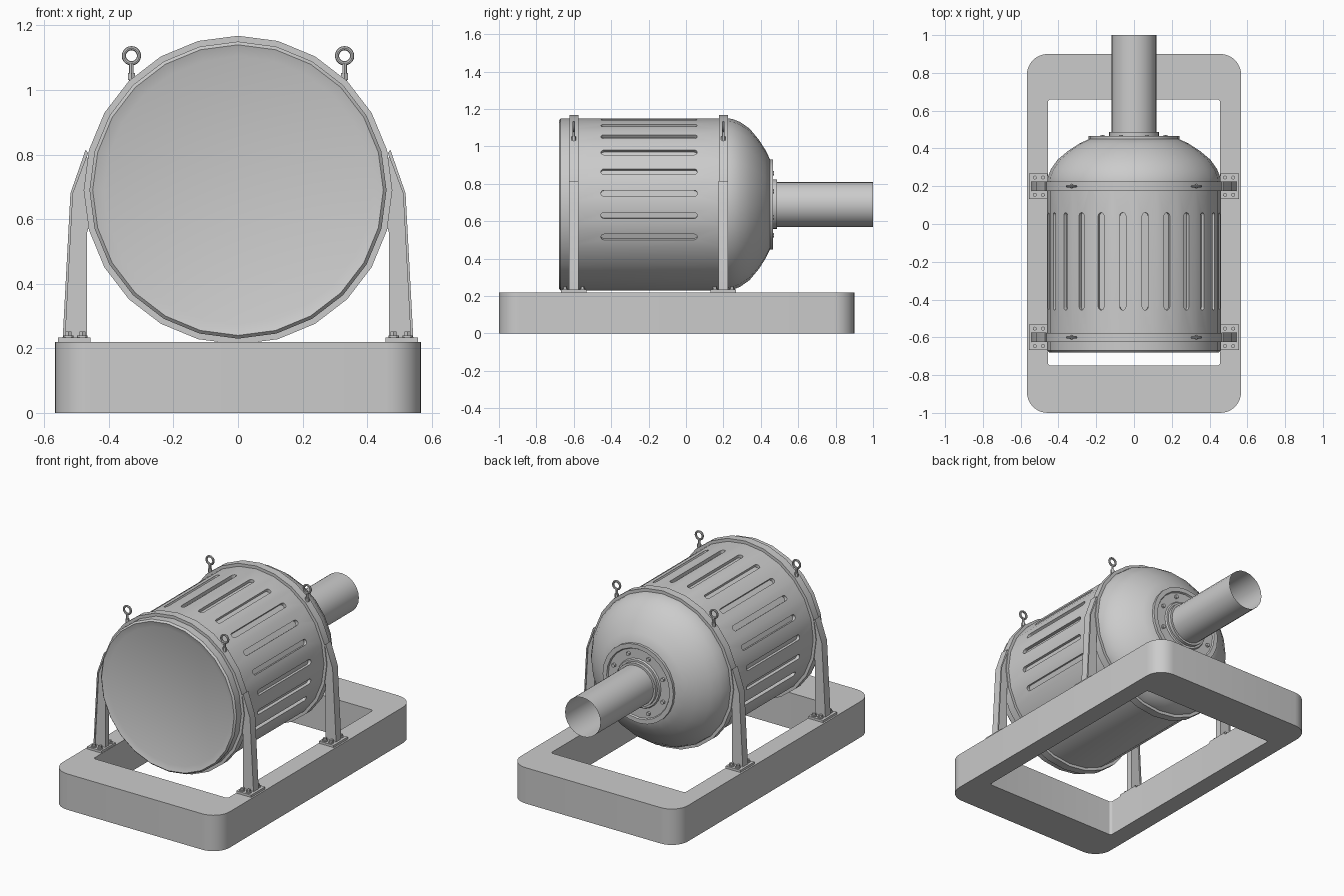
import bpy, bmesh, math
from mathutils import Matrix, Vector

if "Cube" in bpy.data.objects:
    bpy.data.objects.remove(bpy.data.objects["Cube"])

CZ = 0.69          # height of the drum axis
BANDS = (-0.60, 0.20)


def finish(bm, name, smooth=True):
    bmesh.ops.remove_doubles(bm, verts=bm.verts, dist=1e-5)
    bmesh.ops.recalc_face_normals(bm, faces=bm.faces)
    me = bpy.data.meshes.new(name)
    bm.to_mesh(me)
    bm.free()
    ob = bpy.data.objects.new(name, me)
    bpy.context.collection.objects.link(ob)
    if smooth:
        shade(ob)
    return ob


def shade(ob):
    bpy.ops.object.select_all(action='DESELECT')
    ob.select_set(True)
    bpy.context.view_layer.objects.active = ob
    bpy.ops.object.shade_smooth_by_angle(angle=math.radians(30))


def lathe(name, profile, n=24, closed=False):
    """Revolve (radius, y) points about the drum axis."""
    bm = bmesh.new()
    rings = []
    for r, y in profile:
        rings.append([bm.verts.new((r * math.sin(2 * math.pi * i / n), y,
                                    CZ + r * math.cos(2 * math.pi * i / n))) for i in range(n)])
    pairs = list(zip(rings, rings[1:]))
    if closed:
        pairs.append((rings[-1], rings[0]))
    for a, b in pairs:
        for i in range(n):
            j = (i + 1) % n
            bm.faces.new((a[i], a[j], b[j], b[i]))
    bmesh.ops.dissolve_degenerate(bm, dist=1e-6, edges=bm.edges)
    return finish(bm, name)


def prism(bm, pts, depth):
    """Extrude a closed loop of 3D points along a vector."""
    d = Vector(depth)
    a = [bm.verts.new(p) for p in pts]
    b = [bm.verts.new(Vector(p) + d) for p in pts]
    bm.faces.new(a)
    bm.faces.new(b[::-1])
    for i in range(len(a)):
        j = (i + 1) % len(a)
        bm.faces.new((a[i], b[i], b[j], a[j]))


def cyl(bm, r, h, loc, n=12, rot=None):
    m = Matrix.Translation(loc) @ (rot or Matrix())
    bmesh.ops.create_cone(bm, cap_ends=True, segments=n, radius1=r, radius2=r, depth=h, matrix=m)


def round_rect(x0, x1, y0, y1, r, k=8):
    pts = []
    corners = ((x1 - r, y1 - r), (x0 + r, y1 - r), (x0 + r, y0 + r), (x1 - r, y0 + r))
    for q, (cx, cy) in enumerate(corners):
        for i in range(k + 1):
            a = math.pi / 2 * (q + i / k)
            pts.append((cx + r * math.cos(a), cy + r * math.sin(a)))
    return pts


# base frame: rounded ring with a rectangular opening
outer = round_rect(-0.567, 0.567, -1.0, 0.9, 0.11)
inner = round_rect(-0.455, 0.455, -0.75, 0.66, 0.015)
bm = bmesh.new()
loops = [[bm.verts.new((x, y, z)) for x, y in pts]
         for pts, z in ((outer, 0), (outer, 0.22), (inner, 0.22), (inner, 0))]
for k in range(4):
    a, b = loops[k], loops[(k + 1) % 4]
    for i in range(len(a)):
        j = (i + 1) % len(a)
        bm.faces.new((a[i], a[j], b[j], b[i]))
finish(bm, "base_frame")

# drum with recessed front cap and domed back
drum = lathe("drum", [(0, -0.668), (0.415, -0.668), (0.45, -0.68), (0.46, -0.67), (0.46, 0.22),
                      (0.456, 0.25), (0.44, 0.29), (0.405, 0.34), (0.345, 0.39),
                      (0.29, 0.425), (0.235, 0.452), (0, 0.452)])

# ventilation grooves, one per facet on the upper part
bm = bmesh.new()
for k in range(16):
    t = math.radians(-22.5 + 15 * k)
    out = Vector((math.cos(t), 0, math.sin(t)))
    side = Vector((-math.sin(t), 0, math.cos(t)))
    base = Vector((0, 0, CZ)) + out * 0.437
    pts = [base + side * u + Vector((0, v, 0))
           for u, v in round_rect(-0.016, 0.016, -0.455, 0.06, 0.0159, 5)]
    prism(bm, pts, out * 0.06)
cutter = finish(bm, "groove_cutter", False)
cutter.hide_render = True
mod = drum.modifiers.new("grooves", 'BOOLEAN')
mod.operation = 'DIFFERENCE'
mod.solver = 'EXACT'
mod.object = cutter
bpy.context.view_layer.objects.active = drum
bpy.ops.object.modifier_apply(modifier=mod.name)
bpy.data.objects.remove(cutter)
shade(drum)

# back flange, collar and open shaft tube
lathe("back_flange", [(0, 0.44), (0.24, 0.44), (0.24, 0.465), (0.213, 0.465),
                      (0.208, 0.456), (0.15, 0.456), (0.145, 0.466), (0, 0.466)])
lathe("pipe_collar", [(0.118, 0.46), (0.133, 0.46), (0.133, 0.486), (0.118, 0.486)], closed=True)
lathe("shaft_pipe", [(0.12, 0.46), (0.12, 1.0)])
bm = bmesh.new()
for k in range(8):
    a = math.radians(22.5 + 45 * k)
    cyl(bm, 0.012, 0.016, (0.18 * math.cos(a), 0.462, CZ + 0.18 * math.sin(a)), 6,
        Matrix.Rotation(math.pi / 2, 4, 'X'))
finish(bm, "flange_bolts")

for n, yb in enumerate(BANDS):
    tag = ("front", "back")[n]
    # clamp band around the drum
    lathe(tag + "_band", [(0.455, yb - 0.024), (0.478, yb - 0.024),
                          (0.478, yb + 0.024), (0.455, yb + 0.024)], closed=True)
    for s in (-1, 1):
        name = tag + ("_left_" if s < 0 else "_right_")
        # leg: web plus a wider outer strap
        bm = bmesh.new()
        web = [(0.467, 0.23), (0.538, 0.23), (0.513, 0.68), (0.47, 0.80), (0.455, 0.76),
               (0.462, 0.69), (0.455, 0.60), (0.467, 0.56)]
        prism(bm, [(s * x, yb - 0.019, z) for x, z in web], (0, 0.038, 0))
        strap = [(0.535, 0.23), (0.543, 0.23), (0.519, 0.68), (0.472, 0.815),
                 (0.464, 0.805), (0.511, 0.68)]
        prism(bm, [(s * x, yb - 0.025, z) for x, z in strap], (0, 0.05, 0))
        finish(bm, name + "leg")
        # foot plate
        bm = bmesh.new()
        prism(bm, [(s * 0.507 + x, yb + y, 0.22) for x, y in
                   ((-0.05, -0.068), (0.05, -0.068), (0.05, 0.068), (-0.05, 0.068))], (0, 0, 0.014))
        finish(bm, name + "foot")
        # foot bolts with washers
        bm = bmesh.new()
        for x in (0.482, 0.525):
            for y in (-0.046, 0.046):
                cyl(bm, 0.016, 0.006, (s * x, yb + y, 0.237), 12)
                cyl(bm, 0.011, 0.014, (s * x, yb + y, 0.245), 6)
        finish(bm, name + "foot_bolts")
        # lifting eye on a short stem
        x = s * 0.33
        bm = bmesh.new()
        cyl(bm, 0.012, 0.022, (x, yb, 1.042), 6)
        cyl(bm, 0.007, 0.06, (x, yb, 1.053))
        R, r, N, M = 0.0235, 0.0065, 20, 8
        g = [[bm.verts.new((x + (R + r * math.cos(v)) * math.cos(u), yb + r * math.sin(v),
                            1.106 + (R + r * math.cos(v)) * math.sin(u)))
              for v in (2 * math.pi * j / M for j in range(M))]
             for u in (2 * math.pi * i / N for i in range(N))]
        for i in range(N):
            for j in range(M):
                a, b = g[i], g[(i + 1) % N]
                bm.faces.new((a[j], b[j], b[(j + 1) % M], a[(j + 1) % M]))
        finish(bm, name + "lifting_eye")
